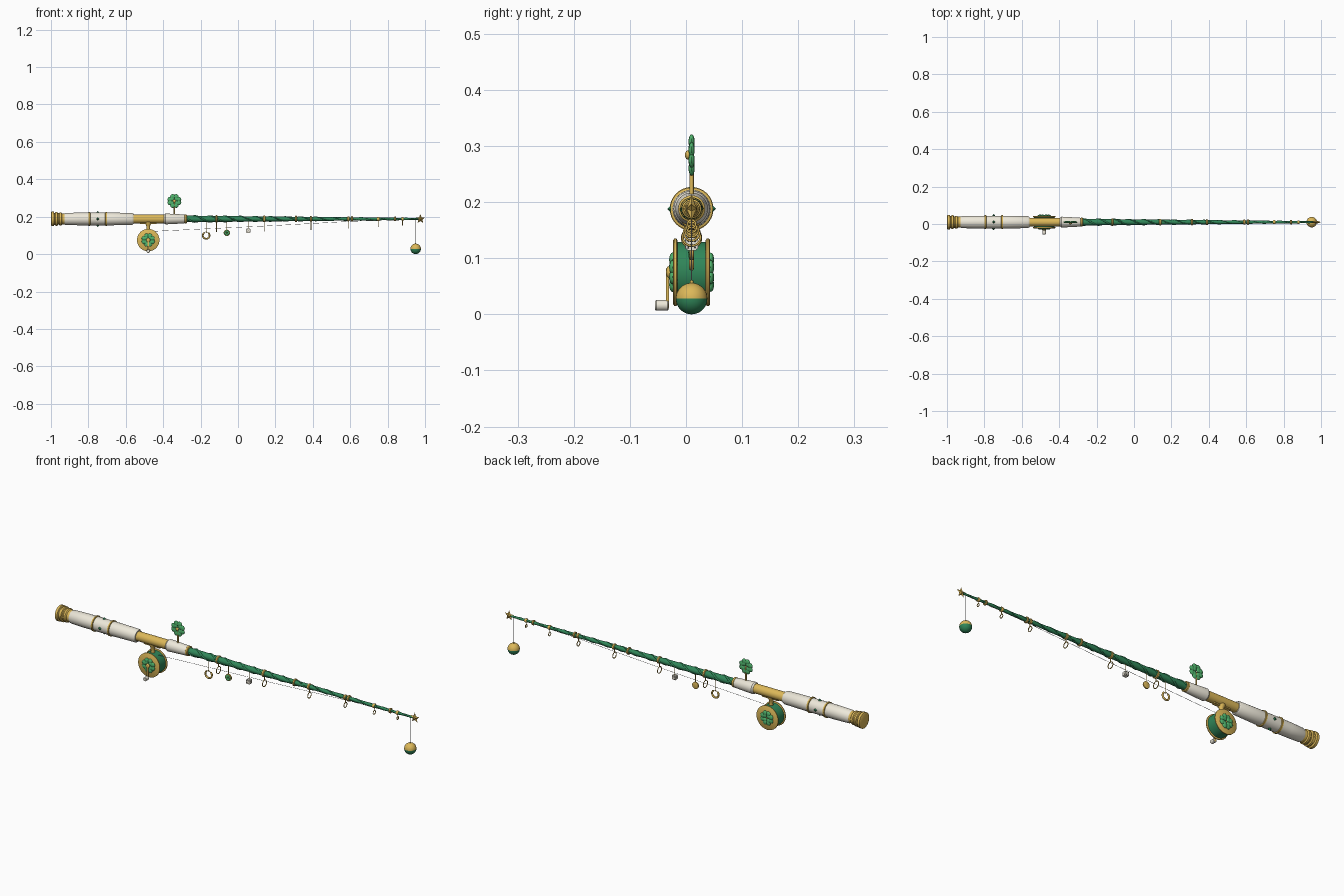
import bpy, bmesh
from math import sin, cos, pi, radians
from mathutils import Vector, Matrix

if "Cube" in bpy.data.objects:
    bpy.data.objects.remove(bpy.data.objects["Cube"])

Y, Z = 0.01, 0.188            # rod axis

def mat(name, c):
    m = bpy.data.materials.new(name)
    m.diffuse_color = (*c, 1)
    m.use_nodes = True
    m.node_tree.nodes["Principled BSDF"].inputs["Base Color"].default_value = m.diffuse_color
    return m

GOLD = mat("gold", (0.72, 0.48, 0.10))
IVORY = mat("ivory", (0.85, 0.81, 0.70))
GREEN = mat("deep_green", (0.03, 0.24, 0.10))
LEAF = mat("leaf_green", (0.08, 0.45, 0.15))
DARK = mat("dark", (0.04, 0.04, 0.04))
THREAD = mat("thread", (0.5, 0.5, 0.5))

def finish(name, bm, m, smooth=True):
    bmesh.ops.recalc_face_normals(bm, faces=bm.faces[:])
    me = bpy.data.meshes.new(name)
    bm.to_mesh(me)
    bm.free()
    ob = bpy.data.objects.new(name, me)
    bpy.context.collection.objects.link(ob)
    me.materials.append(m)
    if smooth:
        bpy.ops.object.select_all(action='DESELECT')
        ob.select_set(True)
        bpy.context.view_layer.objects.active = ob
        bpy.ops.object.shade_smooth_by_angle(angle=radians(35))
    return ob

def lathe(name, prof, m, origin=(0, Y, Z), axis='X', n=32):
    """Revolve (along, radius) pairs about an axis and cap the ends."""
    bm = bmesh.new()
    o = Vector(origin)
    rings = []
    for a, r in prof:
        ring = []
        for i in range(n):
            u, v = r * cos(2 * pi * i / n), r * sin(2 * pi * i / n)
            p = {'X': (a, u, v), 'Y': (u, a, v), 'Z': (u, v, a)}[axis]
            ring.append(bm.verts.new(o + Vector(p)))
        rings.append(ring)
    for A, B in zip(rings, rings[1:]):
        for i in range(n):
            bm.faces.new((A[i], A[(i + 1) % n], B[(i + 1) % n], B[i]))
    bm.faces.new(rings[0])
    bm.faces.new(rings[-1])
    return finish(name, bm, m)

def tube(name, pts, r, m, cyclic=False, radii=None):
    cu = bpy.data.curves.new(name, 'CURVE')
    cu.dimensions = '3D'
    cu.bevel_depth, cu.bevel_resolution = r, 2
    cu.use_fill_caps = True
    s = cu.splines.new('POLY')
    s.points.add(len(pts) - 1)
    for i, p in enumerate(pts):
        s.points[i].co = (*p, 1)
        s.points[i].radius = radii[i] if radii else 1
    s.use_cyclic_u = cyclic
    cu.materials.append(m)
    ob = bpy.data.objects.new(name, cu)
    bpy.context.collection.objects.link(ob)
    return ob

def blobs(name, items, m, seg=20):
    """Ellipsoids given as (centre, radii), joined in one mesh."""
    bm = bmesh.new()
    for c, s in items:
        bmesh.ops.create_uvsphere(bm, u_segments=seg, v_segments=seg // 2, radius=1,
                                  matrix=Matrix.Translation(c) @ Matrix.Diagonal((*s, 1)))
    return finish(name, bm, m)

def box(name, c, s, m):
    bm = bmesh.new()
    bmesh.ops.create_cube(bm, size=1, matrix=Matrix.Translation(c) @ Matrix.Diagonal((*s, 1)))
    bmesh.ops.bevel(bm, geom=bm.edges[:], offset=min(s) * 0.12, segments=2, affect='EDGES')
    return finish(name, bm, m)

def circle(c, r, plane, a0=0, a1=360, n=24):
    pts = []
    for i in range(n):
        t = radians(a0 + (a1 - a0) * i / (n if a1 - a0 == 360 else n - 1))
        d = (r * cos(t), 0, r * sin(t)) if plane == 'XZ' else (0, r * cos(t), r * sin(t))
        pts.append(Vector(c) + Vector(d))
    return pts

def clover(name, c, k, thick):
    items = []
    for q in range(4):
        base = 45 + 90 * q
        for da, d, r in ((-24, .025, .0135), (24, .025, .0135), (0, .016, .012)):
            t = radians(base + da)
            items.append((Vector(c) + Vector((d * k * cos(t), 0, d * k * sin(t))), (r * k, thick, r * k)))
    blobs(name, items, LEAF)

def collar(name, x, r, w=0.012):
    h = w / 2
    lathe(name, [(x - h, r * .85), (x - h * .6, r), (x + h * .6, r), (x + h, r * .85)], GOLD)

# handle: butt cap, grip, reel seat, foregrip
lathe("butt_cap", [(-1, .033), (-.997, .039), (-.985, .039), (-.982, .032), (-.978, .032), (-.975, .037),
                   (-.966, .037), (-.963, .031), (-.958, .031), (-.954, .034), (-.945, .034), (-.94, .029), (-.925, .029)], GOLD)
lathe("grip", [(-.93, .028), (-.922, .032), (-.85, .034), (-.68, .034), (-.567, .032), (-.56, .028)], IVORY)
for i, x in enumerate((-.795, -.705)):
    collar(f"grip_band_{i}", x, .038)
lathe("reel_seat", [(-.565, .023), (-.39, .023)], GOLD)
lathe("foregrip", [(-.395, .024), (-.388, .029), (-.29, .024), (-.283, .021)], IVORY)
collar("foregrip_collar", -.28, .024, .014)

# faceted gems around the grip
bm = bmesh.new()
for q in range(4):
    t = pi / 2 * q
    M = Matrix.Translation((-.75, Y + .035 * cos(t), Z + .035 * sin(t))) @ Matrix.Rotation(t, 4, 'X')
    bmesh.ops.create_uvsphere(bm, u_segments=4, v_segments=2, radius=.0085, matrix=M)
finish("grip_gems", bm, GREEN, False)

# tapering blank with a vine twisting round it
rod_r = lambda x: .0175 - .0125 * (x + .28) / 1.24
lathe("rod_blank", [(-.28, rod_r(-.28)), (.3, rod_r(.3)), (.965, rod_r(.965))], GREEN)
for k in range(2):
    pts, rad = [], []
    for i in range(241):
        x = -.27 + 1.21 * i / 240
        t = 2 * pi * 7.5 * i / 240 + k * pi
        r = rod_r(x) * .92
        pts.append((x, Y + r * cos(t), Z + r * sin(t)))
        rad.append(rod_r(x) / .0175)
    tube(f"rod_vine_{k}", pts, .005, GREEN, radii=rad)
for i, x in enumerate((.31, .61, .84)):
    collar(f"ferrule_{i}", x, rod_r(x) + .006, .01)

# line guides
for i, (x, r, low) in enumerate(((-.115, .017, .119), (.14, .016, .122), (.39, .014, .131),
                                 (.59, .012, .138), (.75, .009, .146), (.88, .007, .154))):
    c = (x, Y, low + r)
    tube(f"guide_ring_{i}", circle(c, r, 'YZ'), .002, GOLD, True)
    tube(f"guide_foot_{i}", [(x, Y, low + 2 * r), (x, Y, Z - rod_r(x) * .5)], .002, GOLD)
    collar(f"guide_wrap_{i}", x, rod_r(x) + .004, .012)

# tip star
bm = bmesh.new()
star = [Vector((.975 + r * sin(pi * i / 5), 0, Z + r * cos(pi * i / 5)))
        for i in range(10) for r in ((.026, .0115)[i % 2],)]
rim = [bm.verts.new((p.x, Y, p.z)) for p in star]
for s in (-1, 1):
    mid = bm.verts.new((.975, Y + s * .009, Z))
    for i in range(10):
        bm.faces.new((rim[i], rim[(i + 1) % 10], mid))
finish("tip_star", bm, GOLD, False)

# bobber in two halves
lathe("bobber_top", [(.028 * sin(radians(a)), .028 * cos(radians(a)) + 1e-5) for a in range(0, 90, 9)] +
      [(.0278, .003), (.032, .003)], GOLD, (.95, Y, .028), 'Z')
lathe("bobber_bottom", [(-.028 * sin(radians(a)), .028 * cos(radians(a)) + 1e-5) for a in range(0, 91, 9)],
      GREEN, (.95, Y, .028), 'Z')
tube("bobber_line", [(.95, Y, .055), (.95, Y, Z)], .001, THREAD)
tube("fishing_line", [(-.45, Y, .122), (.14, Y, .15), (.62, Y, .176), (.95, Y, Z - .004)], .0008, THREAD)

# reel
R = (-.48, Y, .075)
lathe("reel_spool", [(-.03, .05), (-.026, .054), (.026, .054), (.03, .05)], GREEN, R, 'Y', 40)
for s, side in ((-1, "front"), (1, "back")):
    lathe(f"reel_flange_{side}", [(s * .025, .057), (s * .027, .06), (s * .031, .06), (s * .033, .057)], GOLD, R, 'Y', 48)
    clover(f"reel_clover_{side}", (R[0], Y + s * .034, R[2]), .95, .006)
blobs("reel_hub", [((R[0], Y - .04, R[2]), (.011, .006, .011))], GOLD)
lathe("reel_stem", [(.115, .012), (.135, .009), (.155, .011), (.166, .018), (.172, .018)], GOLD, (R[0], Y, 0), 'Z')
box("reel_foot", (R[0], Y, .165), (.09, .018, .008), GOLD)
box("crank_arm", (R[0], -.033, .046), (.01, .005, .072), GOLD)
lathe("crank_knob", [(-.055, .008), (-.053, .0095), (-.033, .0095), (-.031, .008)], IVORY, (R[0], 0, .016), 'Y')

# upright clover ornament
clover("top_clover", (-.34, Y, .284), 1, .0055)
tube("clover_stem", [(-.34, Y, .205), (-.34, Y, .28)], .004, GOLD)
blobs("clover_centre", [((-.34, Y - .007, .284), (.008, .005, .008))], GOLD)

# hanging charms: horseshoe, coin, die
for n, x, z in (("horseshoe", -.17, .112), ("coin", -.06, .131), ("die", .055, .135)):
    tube(n + "_thread", [(x, Y, z), (x, Y, Z - rod_r(x) * .8)], .0015, GOLD)
tube("horseshoe", circle((-.17, Y, .1), .018, 'XZ', 130, 410), .0045, GOLD)
tube("horseshoe_bail", [(-.182, Y, .113), (-.17, Y, .12), (-.158, Y, .113)], .0015, GOLD)
lathe("coin", [(-.004, .015), (-.003, .017), (.003, .017), (.004, .015)], GOLD, (-.06, Y, .114), 'Y')
clover("coin_clover", (-.06, Y - .004, .114), .38, .002)
D = Vector((.055, Y, .125))
box("die", D, (.022, .022, .022), IVORY)
pips = []
for ax in range(3):
    for s in (-1, 1):
        for u, v in ((0, 0), (1, 1), (1, -1), (-1, 1), (-1, -1)):
            p = [u * .006, v * .006]
            p.insert(ax, s * .011)
            e = [.0018, .0018]
            e.insert(ax, .0006)
            pips.append((D + Vector(p), e))
blobs("die_pips", pips, DARK, 10)
